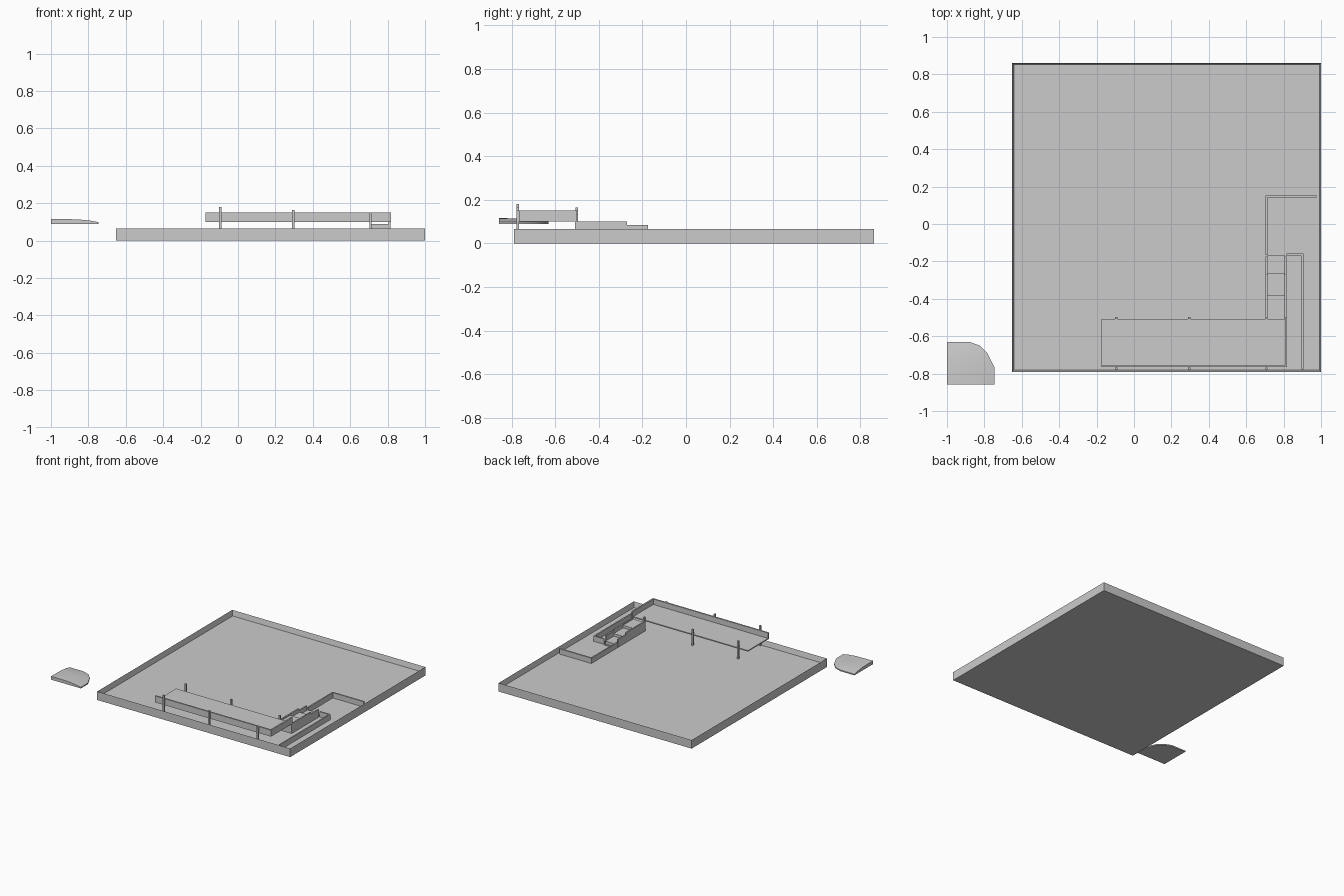
import bpy, bmesh, math

if "Cube" in bpy.data.objects:
    bpy.data.objects.remove(bpy.data.objects["Cube"])

FLOOR, RIM = 0.025, 0.066


def add_box(bm, x0, x1, y0, y1, z0, z1):
    vs = bmesh.ops.create_cube(bm, size=1)["verts"]
    for v in vs:
        v.co = (x0 if v.co.x < 0 else x1, y0 if v.co.y < 0 else y1, z0 if v.co.z < 0 else z1)


def finish(bm, name):
    me = bpy.data.meshes.new(name)
    bmesh.ops.recalc_face_normals(bm, faces=bm.faces)
    bm.to_mesh(me)
    bm.free()
    ob = bpy.data.objects.new(name, me)
    bpy.context.collection.objects.link(ob)
    return ob


def boxes(name, items):
    bm = bmesh.new()
    for b in items:
        add_box(bm, *b)
    return finish(bm, name)


# Square tray with a thin raised rim: inset the top, then sink the floor
bm = bmesh.new()
add_box(bm, -0.652, 1.0, -0.79, 0.862, 0, RIM)
top = max(bm.faces, key=lambda f: f.calc_center_median().z)
bmesh.ops.inset_region(bm, faces=[top], thickness=0.013)
for v in top.verts:
    v.co.z = FLOOR
finish(bm, "tray")

# Low partition walls around the landing and side corridor
boxes("partition_walls", [
    (0.703, 0.975, 0.141, 0.153, FLOOR, RIM),
    (0.703, 0.713, -0.165, 0.141, FLOOR, RIM),
    (0.713, 0.805, -0.162, -0.150, FLOOR, 0.030),
    (0.815, 0.905, -0.170, -0.159, FLOOR, RIM),
    (0.895, 0.905, -0.777, -0.170, FLOOR, RIM)])

# Stair treads climbing to the deck
boxes("stairs", [
    (0.713, 0.805, -0.265, -0.165, FLOOR, 0.050),
    (0.713, 0.805, -0.380, -0.265, FLOOR, 0.070),
    (0.713, 0.805, -0.507, -0.380, FLOOR, 0.090)])

# Stepped walls on both sides of the stairs
for side, x0, x1 in (("left", 0.703, 0.713), ("right", 0.805, 0.815)):
    boxes("stair_wall_" + side, [
        (x0, x1, -0.270, -0.175, FLOOR, 0.085),
        (x0, x1, -0.510, -0.270, FLOOR, 0.100)])

# Raised deck with parapets along the front and right end
boxes("deck", [(-0.175, 0.818, -0.765, -0.507, 0.100, 0.108)])
boxes("deck_parapet", [
    (-0.175, 0.818, -0.765, -0.753, 0.100, 0.150),
    (0.807, 0.818, -0.753, -0.500, 0.100, 0.150)])

# Two rows of support posts getting shorter to the right
for i, x in enumerate((-0.095, 0.295, 0.708)):
    for row, y, h in (("front", -0.772, 0.180), ("back", -0.502, 0.165)):
        boxes(f"{row}_post_{i + 1}", [(x - 0.006, x + 0.006, y - 0.006, y + 0.006,
                                       FLOOR, h - 0.015 * i)])

# Detached rounded quarter shell, highest at its square corner
cx, cy = -1.0, -0.857
rim = [(-0.745, -0.857), (-0.745, -0.77), (-0.785, -0.69), (-0.825, -0.65),
       (-0.88, -0.63), (-1.0, -0.63)]
bm = bmesh.new()
rings = []
for t, z in ((1, 0.090), (1, 0.099), (0.8, 0.108), (0.55, 0.114)):
    rings.append([bm.verts.new((cx + (x - cx) * t, cy + (y - cy) * t, z)) for x, y in rim])
peak = bm.verts.new((cx, cy, 0.116))
base = bm.verts.new((cx, cy, 0.090))
for a, b in zip(rings, rings[1:]):
    for i in range(len(rim) - 1):
        bm.faces.new((a[i], a[i + 1], b[i + 1], b[i]))
for i in range(len(rim) - 1):
    bm.faces.new((rings[-1][i], rings[-1][i + 1], peak))
bm.faces.new([base] + rings[0])
for k in (0, -1):
    bm.faces.new([base] + [r[k] for r in rings] + [peak])
shell = finish(bm, "rounded_shell")
bpy.context.view_layer.objects.active = shell
shell.select_set(True)
bpy.ops.object.shade_smooth_by_angle(angle=math.radians(30))
